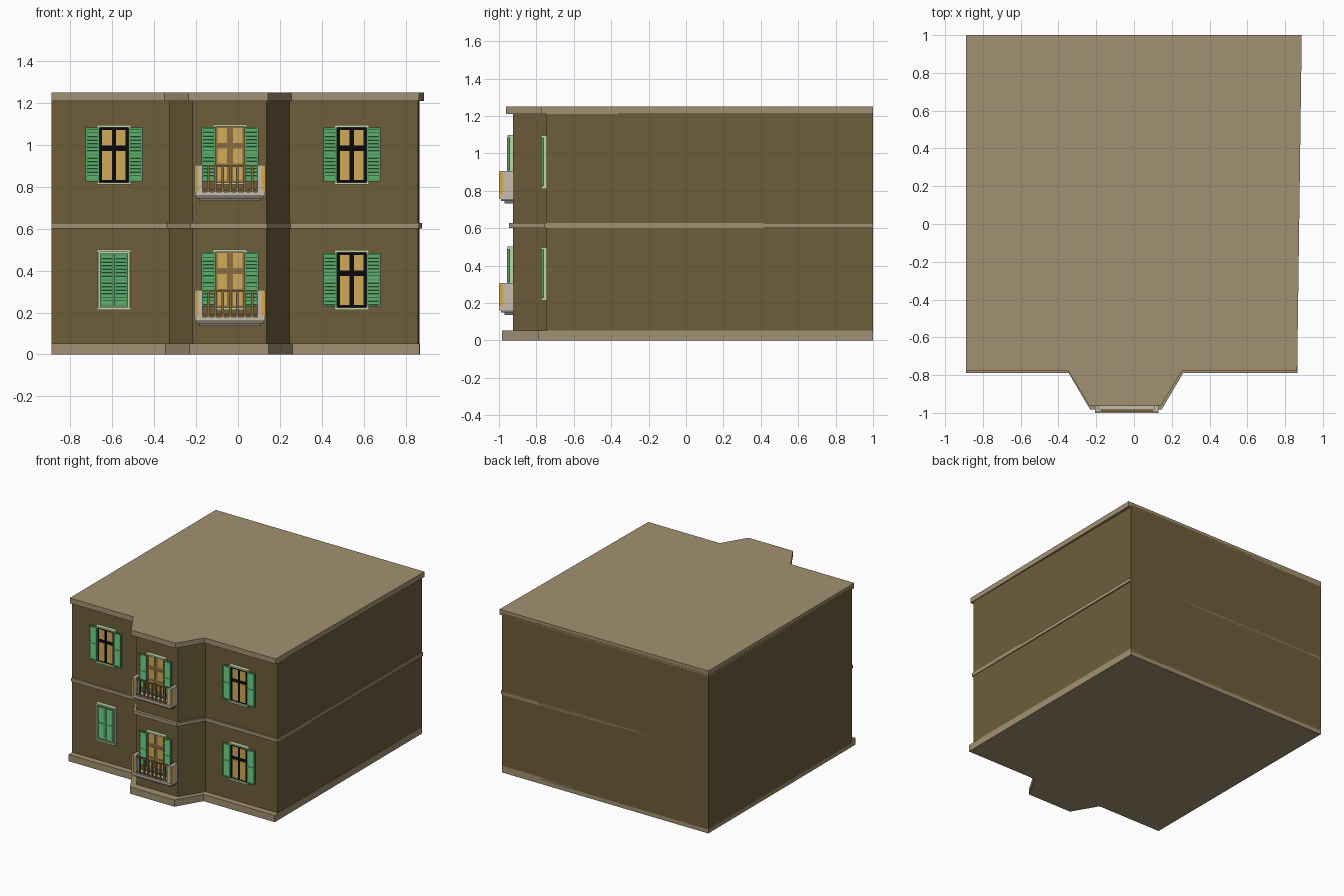
import bpy, bmesh, math
from mathutils import Matrix, Vector

if "Cube" in bpy.data.objects:
    bpy.data.objects.remove(bpy.data.objects["Cube"])


def material(name, r, g, b):
    lin = [((c / 255 + 0.055) / 1.055) ** 2.4 if c > 10 else c / 3300 for c in (r, g, b)]
    m = bpy.data.materials.new(name)
    m.diffuse_color = (*lin, 1)
    m.use_nodes = True
    m.node_tree.nodes["Principled BSDF"].inputs["Base Color"].default_value = m.diffuse_color
    return m


WALL = material("olive brown wall", 110, 93, 58)
TRIM = material("tan trim", 162, 145, 113)
GREEN = material("shutter green", 84, 160, 100)
PALE = material("pale green frame", 196, 212, 168)
GLASS = material("warm yellow pane", 208, 170, 88)
BLACK = material("black window bar", 10, 10, 14)
BROWN = material("door brown", 140, 112, 64)
STONE = material("light stone", 198, 190, 172)
GREY = material("grey stone", 122, 115, 104)
GOLD = material("gold panel", 214, 170, 74)


def finish(name, bm, mat):
    bmesh.ops.recalc_face_normals(bm, faces=bm.faces)
    me = bpy.data.meshes.new(name)
    bm.to_mesh(me)
    bm.free()
    me.materials.append(mat)
    ob = bpy.data.objects.new(name, me)
    bpy.context.collection.objects.link(ob)
    return ob


def boxes(name, mat, items):
    """One object from boxes (x0, x1, y0, y1, z0, z1[, tilt about x])."""
    bm = bmesh.new()
    for x0, x1, y0, y1, z0, z1, *tilt in items:
        mid = Vector((x0 + x1, y0 + y1, z0 + z1)) / 2
        m = (Matrix.Translation(mid) @ Matrix.Rotation(tilt[0] if tilt else 0, 4, 'X')
             @ Matrix.Diagonal((x1 - x0, y1 - y0, z1 - z0, 1)))
        bmesh.ops.create_cube(bm, size=1, matrix=m)
    return finish(name, bm, mat)


def prism(name, mat, outline, z0, z1):
    bm = bmesh.new()
    face = bm.faces.new([bm.verts.new((x, y, z0)) for x, y in outline])
    ext = bmesh.ops.extrude_face_region(bm, geom=[face])
    for v in ext["geom"]:
        if isinstance(v, bmesh.types.BMVert):
            v.co.z = z1
    return finish(name, bm, mat)


def plan(bay_xs, y_main, y_bay, right_front, right_back):
    a, b, c, d = bay_xs
    return [(-0.89, 1), (-0.89, y_main), (a, y_main), (b, y_bay), (c, y_bay),
            (d, y_main), (right_front, y_main), (right_back, 1)]


# Building body and horizontal bands
prism("walls", WALL, plan((-0.326, -0.217, 0.137, 0.246), -0.745, -0.924, 0.860, 0.867), 0.03, 1.23)
prism("base_plinth", TRIM, plan((-0.345, -0.232, 0.146, 0.26), -0.79, -0.983, 0.866, 0.868), 0, 0.052)
prism("floor_band", TRIM, plan((-0.338, -0.227, 0.138, 0.25), -0.757, -0.947, 0.864, 0.877), 0.60, 0.627)
prism("roof_slab", TRIM, plan((-0.35, -0.236, 0.142, 0.256), -0.775, -0.963, 0.864, 0.888), 1.21, 1.25)


def shutter(name, x0, x1, z0, z1, y):
    """Louvred panel whose back sits at y, facing -y."""
    s = 0.009
    parts = [(x0, x1, y - 0.006, y, z0, z1)]
    parts += [(x, x + s, y - 0.016, y, z0, z1) for x in (x0, x1 - s)]
    parts += [(x0, x1, y - 0.016, y, z, z + s) for z in (z0, (z0 + z1 - s) / 2, z1 - s)]
    n = 14
    step = (z1 - z0 - 2 * s) / n
    for i in range(n):
        zc = z0 + s + (i + 0.5) * step
        parts.append((x0 + s, x1 - s, y - 0.012, y - 0.008, zc - 0.009, zc + 0.009, math.radians(-28)))
    boxes(name, GREEN, parts)


def frame(tag, cx, z0, z1, y):
    """Pale surround with slightly wider lintel and sill."""
    w, t = 0.079, 0.008
    boxes(tag + "_frame", PALE,
          [(cx - w, cx - w + t, y - 0.024, y, z0, z1), (cx + w - t, cx + w, y - 0.024, y, z0, z1),
           (cx - w - 0.003, cx + w + 0.003, y - 0.03, y, z1 - 0.011, z1),
           (cx - w - 0.003, cx + w + 0.003, y - 0.03, y, z0, z0 + 0.011)])


def open_shutters(tag, cx, z0, z1, y):
    shutter(tag + "_left_shutter", cx - 0.136, cx - 0.070, z0 + 0.015, z1 - 0.013, y)
    shutter(tag + "_right_shutter", cx + 0.070, cx + 0.136, z0 + 0.015, z1 - 0.013, y)


def glazed(tag, cx, z0, z1, y, mat, rows, half, gap):
    """Backing sash plus yellow panes in two columns."""
    boxes(tag + "_sash", mat, [(cx - 0.071, cx + 0.071, y - 0.014, y, z0 + 0.011, z1 - 0.011)])
    boxes(tag + "_panes", GLASS,
          [(cx + s * gap if s > 0 else cx - half, cx + half if s > 0 else cx - gap,
            y - 0.018, y - 0.01, a, b) for a, b in rows for s in (-1, 1)])


def window(tag, cx, dz):
    z0, z1, y = 0.81 + dz, 1.095 + dz, -0.745
    frame(tag, cx, z0, z1, y)
    glazed(tag, cx, z0, z1, y, BLACK, [(z0 + 0.022, z0 + 0.162), (z0 + 0.188, z1 - 0.024)], 0.056, 0.010)
    open_shutters(tag, cx, z0, z1, y - 0.014)


def closed_window(tag, cx, dz):
    z0, z1, y = 0.81 + dz, 1.097 + dz, -0.745
    frame(tag, cx, z0, z1, y)
    boxes(tag + "_surround", PALE, [(cx - 0.079, cx + 0.079, y - 0.012, y, z0, z1)])
    shutter(tag + "_left_shutter", cx - 0.067, cx - 0.001, z0 + 0.016, z1 - 0.018, y - 0.012)
    shutter(tag + "_right_shutter", cx + 0.001, cx + 0.067, z0 + 0.016, z1 - 0.018, y - 0.012)


def balcony_door(tag, cx, dz):
    z0, z1, y = 0.81 + dz, 1.098 + dz, -0.924
    frame(tag, cx, z0, z1, y)
    glazed(tag, cx, z0, z1, y, BROWN,
           [(z0 + 0.02, z0 + 0.085), (z0 + 0.10, z0 + 0.172), (z0 + 0.20, z1 - 0.018)], 0.060, 0.014)
    open_shutters(tag, cx, z0, z1, y - 0.018)

    # Balcony floor with stepped underside
    yb, yf, h = y + 0.005, -1.0, 0.168
    t = tag + "_balcony"
    boxes(t + "_floor", STONE, [(cx - h, cx + h, yf, yb, 0.757 + dz, 0.775 + dz)])
    boxes(t + "_underside", GREY,
          [(cx - h + 0.008, cx + h - 0.008, yf + 0.010, yb, 0.745 + dz, 0.757 + dz),
           (cx - h + 0.020, cx + h - 0.020, yf + 0.030, yb, 0.733 + dz, 0.745 + dz)])
    # Solid side panels, with gold strips at the front corners
    lo, hi = 0.775 + dz, 0.905 + dz
    sides, strips, posts = [], [], []
    for s in (-1, 1):
        def bar(a, b, *rest):
            return (*sorted((cx + s * a, cx + s * b)), *rest)
        sides.append(bar(h - 0.022, h, yf + 0.004, yb, lo, hi))
        strips.append(bar(h - 0.017, h + 0.001, yf, yf + 0.022, lo + 0.006, hi - 0.008))
        posts.append(bar(h - 0.036, h - 0.022, yf + 0.004, yf + 0.020, lo, hi))
    boxes(t + "_sides", STONE, sides + posts)
    boxes(t + "_gold_strips", GOLD, strips)
    # Railing
    n = 7
    rail = [(cx - h + 0.03, cx + h - 0.03, yf + 0.005, yf + 0.019, hi - 0.008, hi),
            (cx - h + 0.03, cx + h - 0.03, yf + 0.005, yf + 0.019, lo + 0.006, lo + 0.013)]
    for i in range(n):
        x = cx + (i - (n - 1) / 2) * 0.035
        rail.append((x - 0.006, x + 0.006, yf + 0.006, yf + 0.018, lo, hi))
    boxes(t + "_railing", BROWN, rail)


# Openings on both floors
for floor, dz in (("upper", 0), ("lower", -0.597)):
    window(floor + "_right_window", 0.543, dz)
    balcony_door(floor + "_door", -0.038, dz)
window("upper_left_window", -0.592, 0)
closed_window("lower_left_window", -0.592, -0.597)
